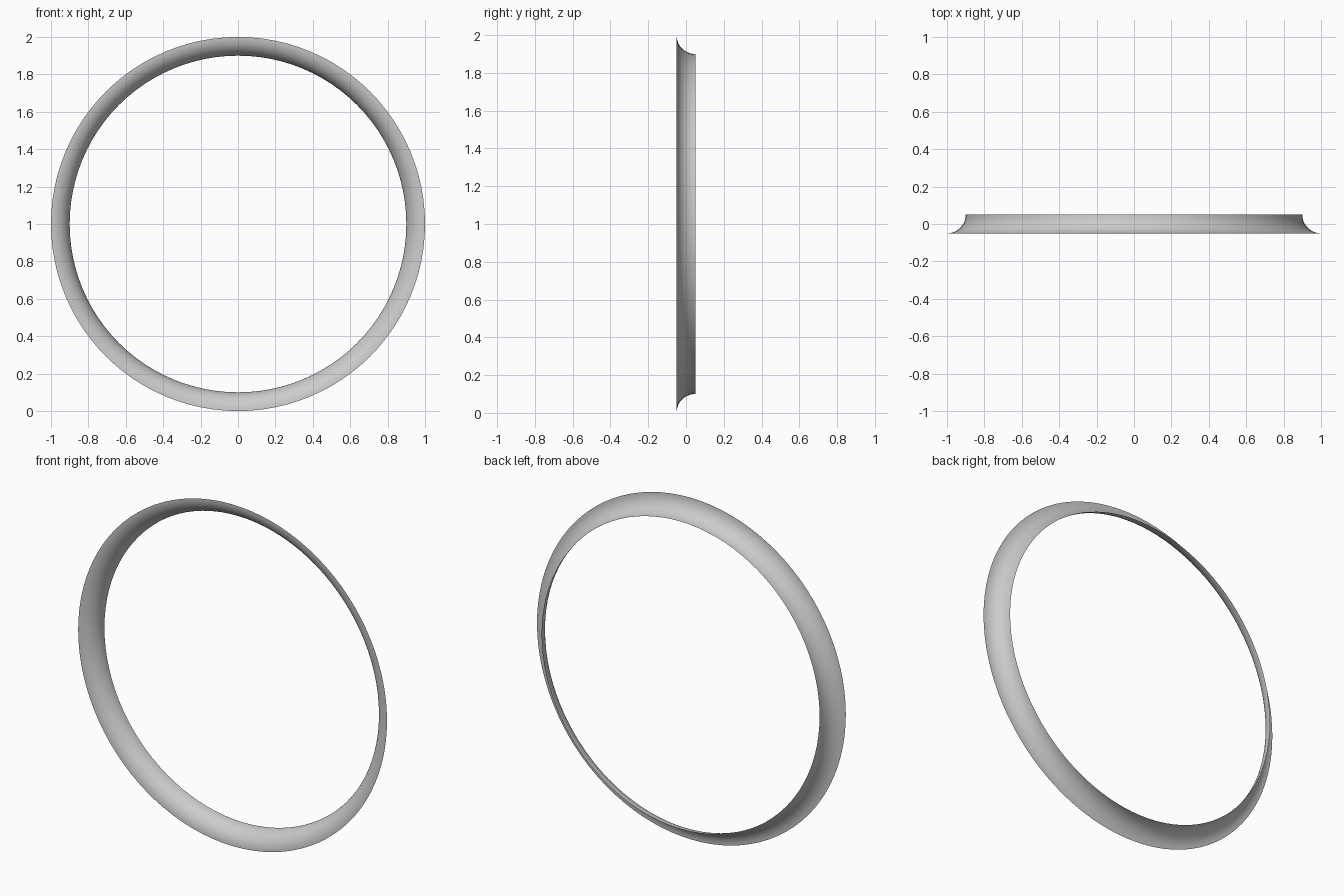
import bpy, bmesh, math
from mathutils import Vector, Matrix

if "Cube" in bpy.data.objects:
    bpy.data.objects.remove(bpy.data.objects["Cube"])

SEGMENTS, ARC_STEPS = 96, 12
OUTER, FLARE, MID_Z = 1.0, 0.1, 1.0

bm = bmesh.new()

# Quarter-circle flare profile, from the wide front rim to the narrow back rim
profile = []
for i in range(ARC_STEPS + 1):
    a = math.pi / 2 * i / ARC_STEPS
    radius = OUTER - FLARE * math.sin(a)
    y = FLARE / 2 - FLARE * math.cos(a)
    profile.append(bm.verts.new((radius, y, 0)))
edges = [bm.edges.new(pair) for pair in zip(profile, profile[1:])]

# Revolve the profile around the front-to-back axis as a thin open shell
bmesh.ops.spin(bm, geom=profile + edges, cent=(0, 0, 0), axis=(0, 1, 0),
               angle=math.tau, steps=SEGMENTS, use_merge=False)
bmesh.ops.remove_doubles(bm, verts=bm.verts, dist=1e-5)
bmesh.ops.recalc_face_normals(bm, faces=bm.faces)

# Outer side of the shell faces away from the axis
face = next(iter(bm.faces))
c = face.calc_center_median()
if face.normal.dot(Vector((c.x, 0, c.z))) < 0:
    bmesh.ops.reverse_faces(bm, faces=bm.faces)
bmesh.ops.transform(bm, matrix=Matrix.Translation((0, 0, MID_Z)), verts=bm.verts)
for f in bm.faces:
    f.smooth = True

mesh = bpy.data.meshes.new("flared_ring")
bm.to_mesh(mesh)
bm.free()
ring = bpy.data.objects.new("flared_ring", mesh)
bpy.context.collection.objects.link(ring)
